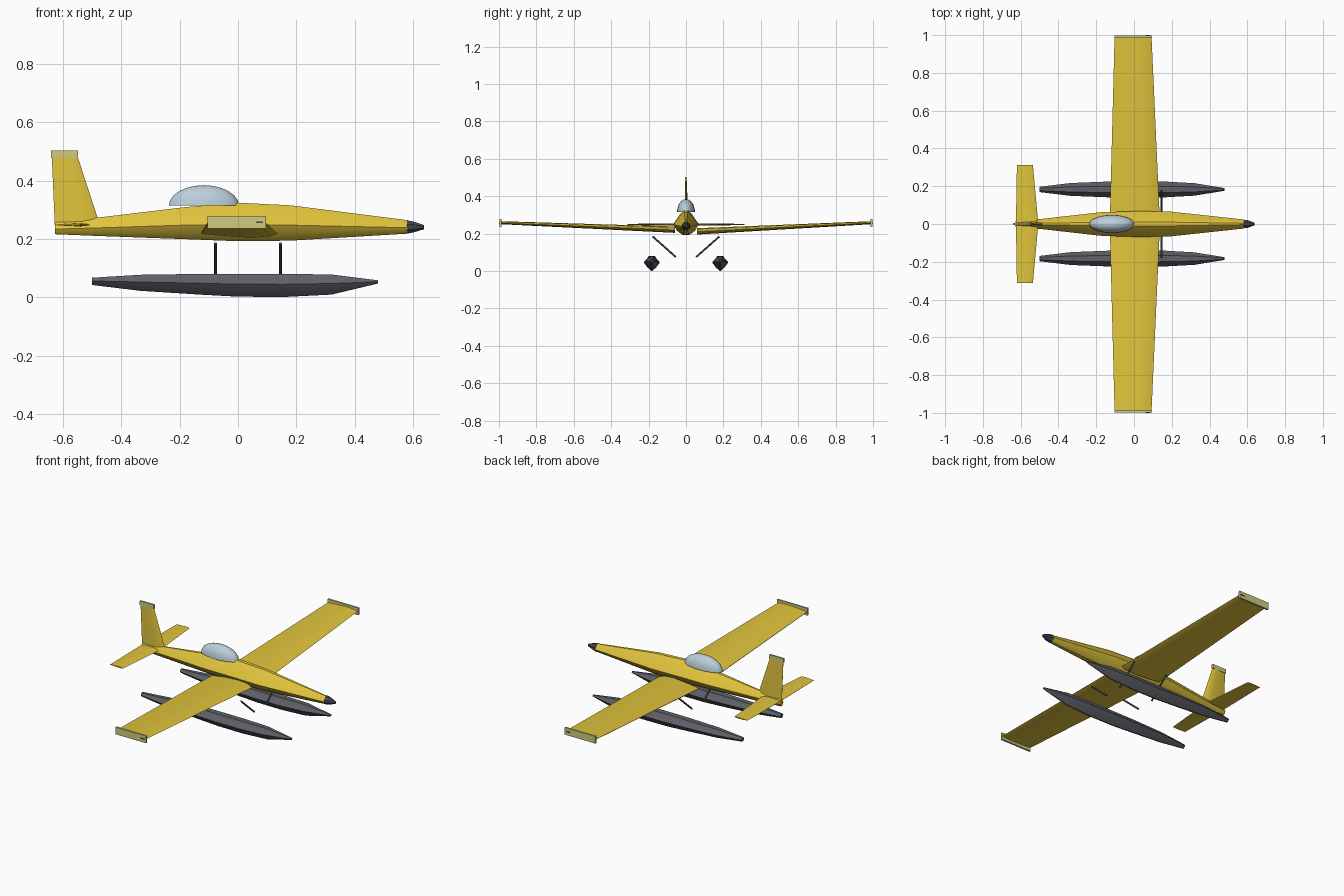
import bpy, bmesh, math
from mathutils import Vector

cube = bpy.data.objects.get("Cube")
if cube:
    bpy.data.objects.remove(cube, do_unlink=True)


def material(name, rgb):
    m = bpy.data.materials.new(name)
    m.use_nodes = True
    color = (*rgb, 1)
    m.diffuse_color = color
    m.node_tree.nodes["Principled BSDF"].inputs["Base Color"].default_value = color
    return m


YELLOW = material("yellow paint", (0.75, 0.55, 0.045))
PALE = material("pale tip yellow", (0.62, 0.6, 0.21))
GREY = material("float grey", (0.115, 0.12, 0.14))
DARK = material("dark metal", (0.06, 0.06, 0.075))
GLASS = material("canopy blue", (0.5, 0.62, 0.7))


def finish(name, bm, mat, angle=30):
    bmesh.ops.recalc_face_normals(bm, faces=bm.faces)
    mesh = bpy.data.meshes.new(name)
    bm.to_mesh(mesh)
    bm.free()
    mesh.materials.append(mat)
    ob = bpy.data.objects.new(name, mesh)
    bpy.context.collection.objects.link(ob)
    bpy.ops.object.select_all(action='DESELECT')
    ob.select_set(True)
    bpy.context.view_layer.objects.active = ob
    bpy.ops.object.shade_smooth_by_angle(angle=math.radians(angle))
    return ob


def loft(name, rings, mat, angle=30):
    """Skin a list of equally long closed rings and cap both ends."""
    bm = bmesh.new()
    rows = [[bm.verts.new(p) for p in ring] for ring in rings]
    n = len(rows[0])
    for a, b in zip(rows, rows[1:]):
        for i in range(n):
            j = (i + 1) % n
            bm.faces.new((a[i], a[j], b[j], b[i]))
    bm.faces.new(rows[0])
    bm.faces.new(rows[-1])
    return finish(name, bm, mat, angle)


def hull(name, stations, half, mat, y=0, angle=30):
    """Loft a mirrored half section along x; stations are x, half width, bottom, top."""
    shape = half + [(-u, v) for u, v in reversed(half)]
    return loft(name, [[(x, y + u * w, lo + v * (hi - lo)) for u, v in shape]
                       for x, w, lo, hi in stations], mat, angle)


def foil(name, sections, mat, upright=False):
    """Loft an airfoil; sections are span, trailing x, leading x, offset, thickness."""
    shape = [(0, 0.05), (0.3, 0.36), (0.65, 0.55), (0.88, 0.4), (1, 0),
             (0.9, -0.33), (0.65, -0.45), (0.3, -0.28), (0, -0.05)]
    rings = []
    for s, back, front, off, t in sections:
        pts = [(back + u * (front - back), off + v * t) for u, v in shape]
        rings.append([(x, o, s) if upright else (x, s, o) for x, o in pts])
    return loft(name, rings, mat, 40)


def box(name, low, high, mat):
    bm = bmesh.new()
    bmesh.ops.create_cube(bm, size=1)
    for v in bm.verts:
        v.co = [(a + b) / 2 + c * (b - a) for a, b, c in zip(low, high, v.co)]
    return finish(name, bm, mat)


def rod(name, start, end, radius, mat):
    a, b = Vector(start), Vector(end)
    bm = bmesh.new()
    bmesh.ops.create_cone(bm, cap_ends=True, segments=8, radius1=radius,
                          radius2=radius, depth=(b - a).length)
    turn = (b - a).to_track_quat('Z', 'Y')
    for v in bm.verts:
        v.co = turn @ v.co + (a + b) / 2
    return finish(name, bm, mat, 60)


# Fuselage and nose cone
body = [(0.15, 1), (0.5, 0.82), (1, 0.44), (0.72, 0.18), (0.25, 0)]
hull("fuselage", [(-0.627, 0.016, 0.216, 0.256), (-0.48, 0.028, 0.21, 0.273),
                  (-0.18, 0.062, 0.199, 0.309), (0, 0.068, 0.192, 0.324),
                  (0.18, 0.067, 0.194, 0.315), (0.582, 0.024, 0.218, 0.264)],
     body, YELLOW)
nose = [(0.4, 1), (1, 0.7), (1, 0.3), (0.4, 0)]
hull("nose_cone", [(0.58, 0.022, 0.218, 0.263), (0.6, 0.021, 0.222, 0.26),
                   (0.638, 0.007, 0.233, 0.247)], nose, DARK)

# Canopy: the upper half of a stretched sphere
bm = bmesh.new()
bmesh.ops.create_uvsphere(bm, u_segments=24, v_segments=12, radius=1)
cut = bmesh.ops.bisect_plane(bm, geom=bm.verts[:] + bm.edges[:] + bm.faces[:],
                             plane_co=(0, 0, 0), plane_no=(0, 0, -1),
                             clear_outer=True, dist=0.001)
bmesh.ops.holes_fill(bm, edges=[e for e in bm.edges if e.is_boundary])
for v in bm.verts:
    v.co = (-0.117 + v.co.x * 0.12, v.co.y * 0.048, 0.314 + v.co.z * 0.07)
finish("canopy", bm, GLASS, 50)

# Wings, tail planes, floats and struts on each side
keel = [(0.4, 1), (0.6, 0.8), (1, 0.55), (0.55, 0.22), (0.08, 0)]
for side, label, root in ((1, "left", 0.21), (-1, "right", 0.219)):
    foil(label + "_wing", [(side * 0.06, -0.127, 0.135, root, 0.034),
                           (side * 0.988, -0.103, 0.093, 0.257, 0.016)], YELLOW)
    y0, y1 = sorted((side * 0.987, side * 0.998))
    box(label + "_wing_tip", (-0.104, y0, 0.236), (0.096, y1, 0.278), PALE)
    y0, y1 = sorted((side * 0.996, side))
    box(label + "_tip_light", (0.062, y0, 0.254), (0.086, y1, 0.26), DARK)
    foil(label + "_tail_plane", [(side * 0.005, -0.625, -0.507, 0.248, 0.012),
                                 (side * 0.312, -0.62, -0.535, 0.248, 0.007)], YELLOW)
    hull(label + "_float", [(-0.5, 0.014, 0.042, 0.067), (-0.335, 0.034, 0.022, 0.077),
                            (-0.13, 0.042, 0.009, 0.08), (0, 0.043, 0.002, 0.08),
                            (0.16, 0.042, 0.001, 0.08), (0.32, 0.033, 0.009, 0.078),
                            (0.48, 0.007, 0.047, 0.058)], keel, GREY, side * 0.183)
    for x, place in ((-0.077, "rear"), (0.145, "front")):
        rod(label + "_" + place + "_strut", (x, side * 0.055, 0.075),
            (x, side * 0.178, 0.184), 0.005, DARK)

# Tail fin and its cap
foil("tail_fin", [(0.225, -0.627, -0.478, 0, 0.022), (0.272, -0.629, -0.481, 0, 0.02),
                  (0.48, -0.638, -0.549, 0, 0.009)], YELLOW, upright=True)
box("fin_cap", (-0.641, -0.005, 0.478), (-0.549, 0.005, 0.503), PALE)
